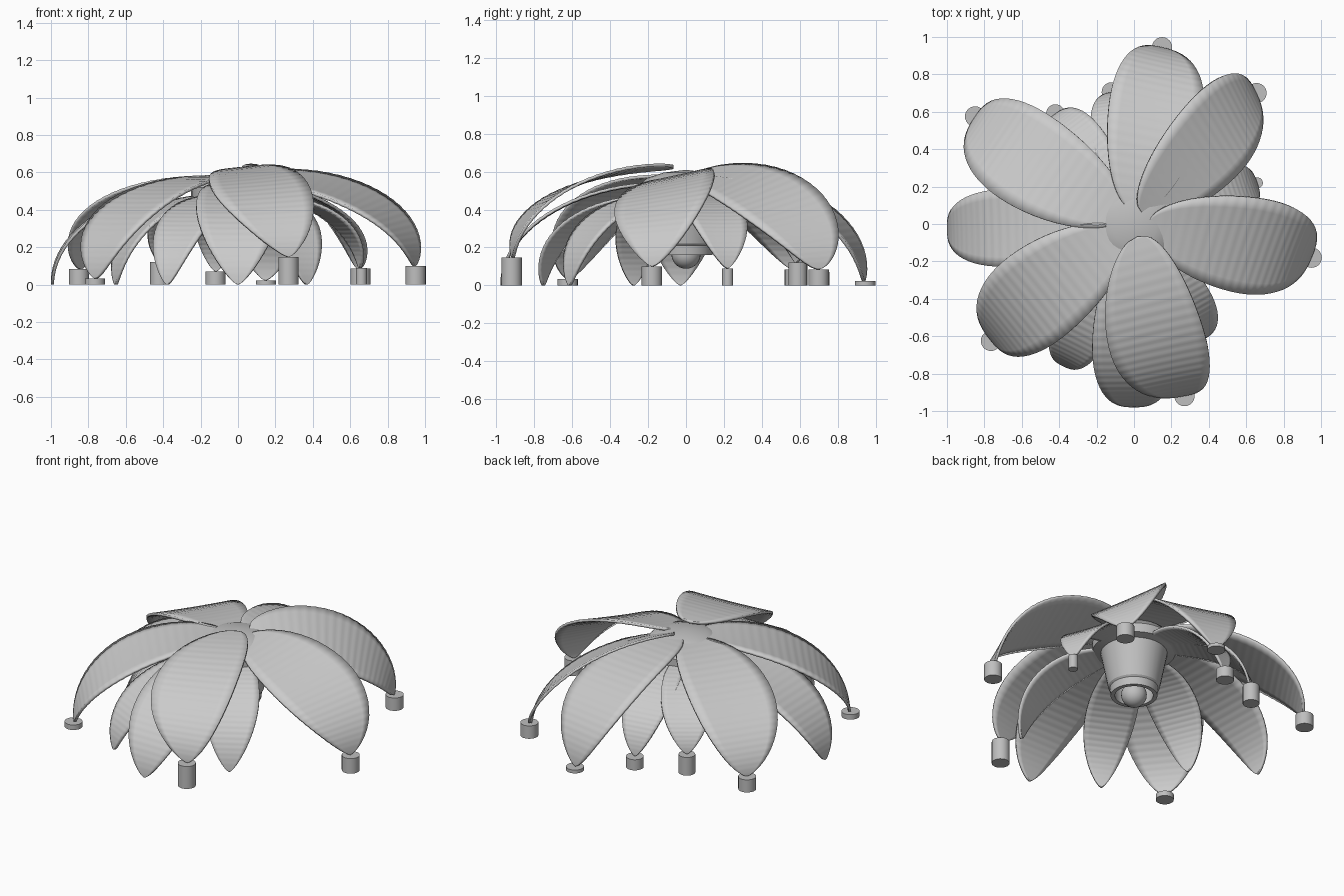
import bpy, bmesh, math
from mathutils import Vector

if "Cube" in bpy.data.objects:
    bpy.data.objects.remove(bpy.data.objects["Cube"])


def material(name, v):
    m = bpy.data.materials.new(name)
    m.diffuse_color = (v, v, v, 1)
    m.use_nodes = True
    m.node_tree.nodes["Principled BSDF"].inputs["Base Color"].default_value = m.diffuse_color
    return m


petal_grey = material("petal light grey", 0.6)
base_grey = material("fitting grey", 0.52)


def finish(name, bm, mat, angle=40):
    bmesh.ops.recalc_face_normals(bm, faces=bm.faces)
    me = bpy.data.meshes.new(name)
    bm.to_mesh(me)
    bm.free()
    me.materials.append(mat)
    ob = bpy.data.objects.new(name, me)
    bpy.context.collection.objects.link(ob)
    bpy.ops.object.select_all(action='DESELECT')
    ob.select_set(True)
    bpy.context.view_layer.objects.active = ob
    bpy.ops.object.shade_smooth_by_angle(angle=math.radians(angle))
    return ob


def petal(name, x, y, tip_z, half_w, base_r=0.07, base_z=0.62, bow=0.0, roll=0.0, bend=1.0):
    """Ovate leaf bent along a quarter ellipse from the hub to its tip.
    bow shifts the middle sideways, roll tilts the blade about its spine."""
    R = math.hypot(x, y)
    out = Vector((x / R, y / R, 0))
    side = Vector((-out.y, out.x, 0))
    nt, nw = 110, 8
    ro = math.radians(roll)
    bm = bmesh.new()
    rows = []
    for i in range(nt + 1):
        s = i / nt
        th = s * math.pi / 2
        u = s ** 0.85
        hump = max(math.sin(math.pi * u), 0)
        w = half_w * hump ** (0.58 if u < 0.5 else 0.75) + 0.003
        r = base_r + (R - base_r) * math.sin(th)
        z = tip_z + (base_z - tip_z) * max(math.cos(th), 0) ** bend
        nrm = out * math.sin(th) + Vector((0, 0, math.cos(th)))
        across = side * math.cos(ro) + nrm * math.sin(ro)
        ripple = 0.001 * math.sin(s * 150) * hump
        row = []
        for j in range(nw + 1):
            v = 2 * j / nw - 1
            p = (out * r + Vector((0, 0, z)) + side * (bow * hump)
                 + across * (v * w) + nrm * (ripple + 0.004 * v * v * hump))
            p.z = max(p.z, 0.0)
            row.append(bm.verts.new(p))
        rows.append(row)
    for a, b in zip(rows, rows[1:]):
        for j in range(nw):
            bm.faces.new((a[j], a[j + 1], b[j + 1], b[j]))
    ob = finish(name, bm, petal_grey)
    mod = ob.modifiers.new("thickness", 'SOLIDIFY')
    mod.thickness = 0.016
    mod.offset = -1 if ob.data.polygons[nt * nw // 2].normal.z > 0 else 1
    return ob


def foot(name, x, y, h, r):
    bm = bmesh.new()
    bmesh.ops.create_cone(bm, cap_ends=True, segments=24, radius1=r, radius2=r, depth=h)
    bmesh.ops.translate(bm, verts=bm.verts, vec=(x, y, h / 2))
    finish(name, bm, base_grey)


def lathe(name, profile, seg=32):
    bm = bmesh.new()
    vs = [bm.verts.new((r, 0, z)) for r, z in profile]
    es = [bm.edges.new(e) for e in zip(vs, vs[1:])]
    bmesh.ops.spin(bm, geom=vs + es, cent=(0, 0, 0), axis=(0, 0, 1),
                   angle=2 * math.pi, steps=seg, use_merge=True)
    bmesh.ops.remove_doubles(bm, verts=bm.verts, dist=1e-4)
    finish(name, bm, base_grey, 30)


# Large upper petals on round feet: x, y, foot height, base height, bow, roll, half width, bend
upper = [(0.15, 0.945, 0.022, 0.59, -0.02, 4, 0.25, 1.0),
         (0.655, 0.70, 0.085, 0.595, 0.0, 22, 0.24, 1.18),
         (0.95, -0.18, 0.10, 0.59, 0.0, 12, 0.262, 1.0),
         (0.27, -0.92, 0.148, 0.63, -0.06, 6, 0.255, 1.02),
         (-0.765, -0.625, 0.033, 0.585, -0.03, 0, 0.255, 1.08),
         (-0.85, 0.575, 0.083, 0.585, 0.03, 0, 0.255, 1.08)]
for i, (x, y, h, bz, bow, roll, w, bend) in enumerate(upper):
    petal(f"upper_petal_{i}", x, y, h, w, 0.07, bz, bow, roll, bend)
    foot(f"upper_foot_{i}", x, y, h, 0.054)

# Large petals that touch the ground
petal("ground_petal_left", -1.0, -0.03, 0, 0.205, 0.1, 0.545)
petal("ground_petal_front", 0.0, -0.98, 0, 0.22, 0.1, 0.545)

# Small lower petals: x, y, foot height, foot radius, half width
lower = [(-0.38, -0.76, 0, 0, 0.15), (-0.66, -0.28, 0, 0, 0.155),
         (0.37, -0.62, 0, 0, 0.16), (0.66, 0.22, 0.09, 0.029, 0.155),
         (-0.12, 0.705, 0.07, 0.053, 0.14), (-0.42, 0.59, 0.12, 0.05, 0.15)]
for i, (x, y, h, r, w) in enumerate(lower):
    petal(f"lower_petal_{i}", x, y, h, w, 0.12, 0.48)
    if r:
        foot(f"lower_foot_{i}", x, y, h, r)

# Central hub: domed collar, tapered hollow lamp cup
lathe("hub_and_cup", [(0, 0.61), (0.12, 0.595), (0.21, 0.565), (0.25, 0.52),
                      (0.25, 0.46), (0.20, 0.45), (0.155, 0.22), (0.145, 0.21),
                      (0.14, 0.16), (0.115, 0.16), (0.125, 0.25), (0.15, 0.40), (0, 0.40)])

# Bulb with its neck
bulb = [(0.077 * math.sin(a * math.pi / 14), 0.165 - 0.077 * math.cos(a * math.pi / 14))
        for a in range(12)]
lathe("bulb", bulb + [(0.04, 0.27), (0.04, 0.41)], 24)
